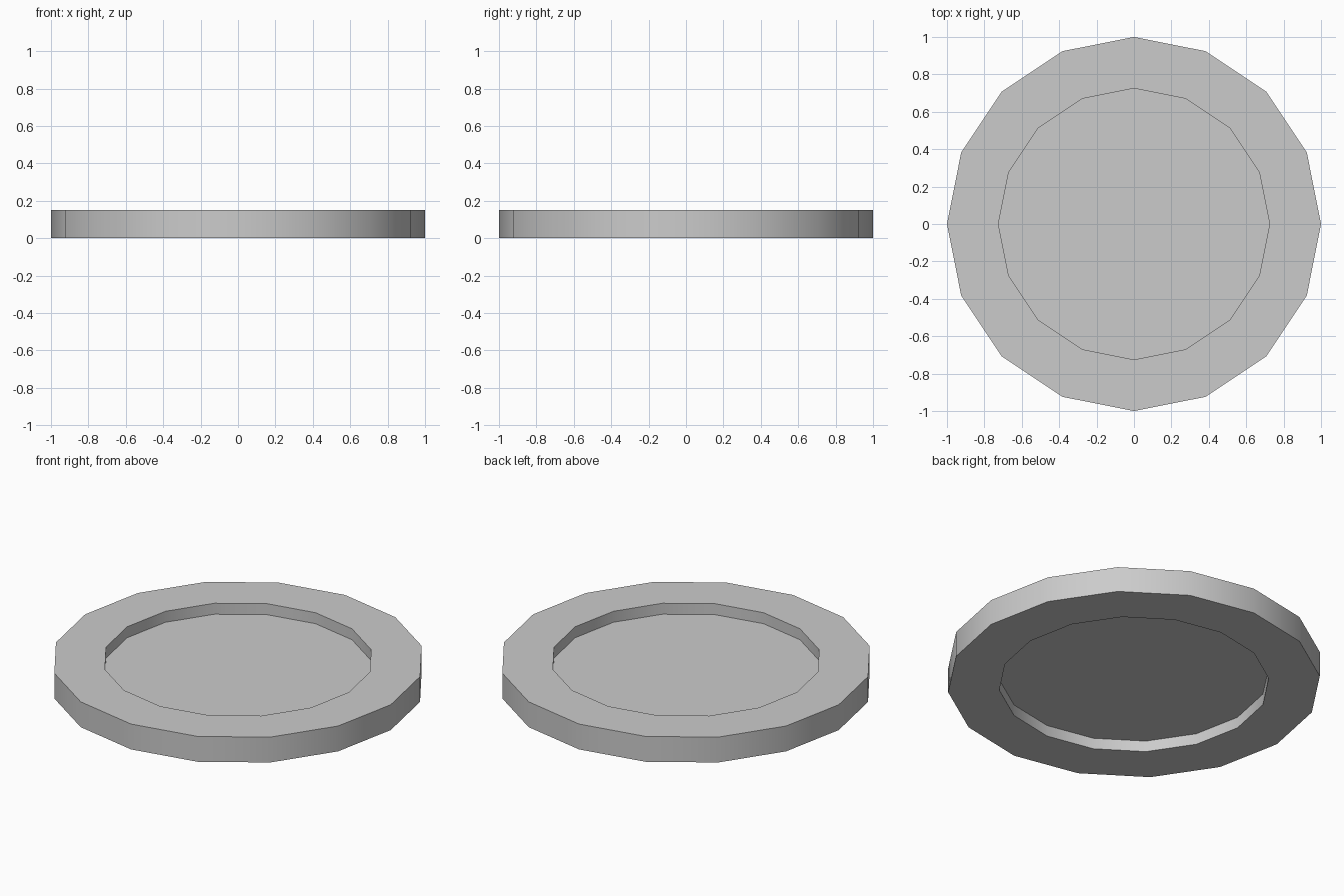
import bpy, bmesh, math

if "Cube" in bpy.data.objects:
    bpy.data.objects.remove(bpy.data.objects["Cube"])

SIDES = 16


def lathe(name, profile):
    """Spin a closed-by-axis (radius, z) profile into a faceted solid."""
    bm = bmesh.new()
    rings = []
    for r, z in profile:
        rings.append([bm.verts.new((r * math.cos(2 * math.pi * i / SIDES),
                                    r * math.sin(2 * math.pi * i / SIDES), z))
                      for i in range(SIDES)])
    for a, b in zip(rings, rings[1:]):
        for i in range(SIDES):
            j = (i + 1) % SIDES
            bm.faces.new((a[i], a[j], b[j], b[i]))
    # Flat caps close the recess floors
    bm.faces.new(rings[0])
    bm.faces.new(rings[-1])
    bmesh.ops.recalc_face_normals(bm, faces=bm.faces)
    mesh = bpy.data.meshes.new(name)
    bm.to_mesh(mesh)
    bm.free()
    obj = bpy.data.objects.new(name, mesh)
    bpy.context.collection.objects.link(obj)
    bpy.ops.object.select_all(action='DESELECT')
    obj.select_set(True)
    bpy.context.view_layer.objects.active = obj
    bpy.ops.object.shade_smooth_by_angle(angle=math.radians(30))
    return obj


# Rimmed disc with a shallow recess above and below
lathe("rimmed_disc", [(0.725, 0.065), (0.725, 0.0), (1.0, 0.0),
                      (1.0, 0.15), (0.725, 0.15), (0.725, 0.085)])
